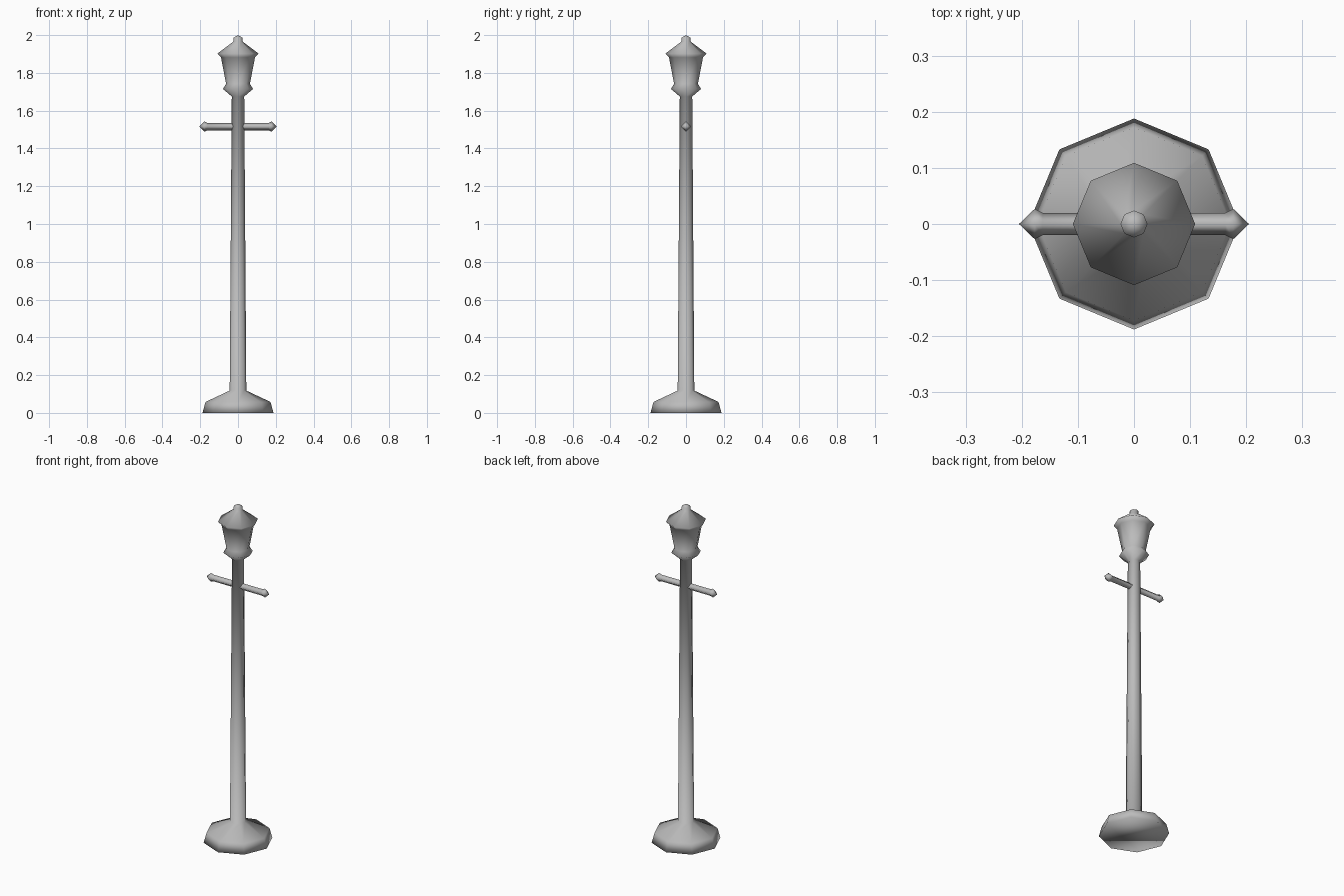
import bpy, bmesh, math
from mathutils import Matrix

cube = bpy.data.objects.get("Cube")
if cube:
    bpy.data.objects.remove(cube, do_unlink=True)

# One painted metal colour
GREY = (0.5, 0.5, 0.5, 1)
metal = bpy.data.materials.new("grey_metal")
metal.use_nodes = True
metal.diffuse_color = GREY
metal.node_tree.nodes["Principled BSDF"].inputs["Base Color"].default_value = GREY


def turned(name, profile, sides, matrix=Matrix()):
    """Smooth turned solid around z from (radius, height) pairs."""
    bm = bmesh.new()
    rings = []
    for r, z in profile:
        count = sides if r else 1
        rings.append([bm.verts.new((r * math.cos(math.tau * i / sides),
                                    r * math.sin(math.tau * i / sides), z))
                      for i in range(count)])
    for low, high in zip(rings, rings[1:]):
        for i in range(sides):
            j = i + 1
            corners = [low[i % len(low)], low[j % len(low)],
                       high[j % len(high)], high[i % len(high)]]
            bm.faces.new(list(dict.fromkeys(corners)))
    for ring in (rings[0], rings[-1]):
        if len(ring) > 1:
            bm.faces.new(ring)
    bmesh.ops.recalc_face_normals(bm, faces=bm.faces)
    bm.transform(matrix)
    for face in bm.faces:
        face.smooth = True
    mesh = bpy.data.meshes.new(name)
    bm.to_mesh(mesh)
    bm.free()
    mesh.materials.append(metal)
    obj = bpy.data.objects.new(name, mesh)
    bpy.context.collection.objects.link(obj)
    return obj


# Foot, tapering shaft, lantern, roof and finial share one continuous skin
foot = [(0.188, 0), (0.172, 0.058), (0.044, 0.118)]
lantern = [(0.033, 1.675), (0.08, 1.715), (0.063, 1.742), (0.09, 1.882)]
roof = [(0.109, 1.902), (0.024, 1.966)]
finial = [(0.024, 1.986), (0, 2.0)]
turned("lamp_post", foot + lantern + roof + finial, 8)

# Ladder bar with pointed, flared ends
half = [(0, 0.205), (0.027, 0.177), (0.02, 0.163)]
bar = [(r, -x) for r, x in half] + half[::-1]
turned("ladder_bar", bar, 4,
       Matrix.Translation((0, 0, 1.516)) @ Matrix.Rotation(math.pi / 2, 4, "Y"))
